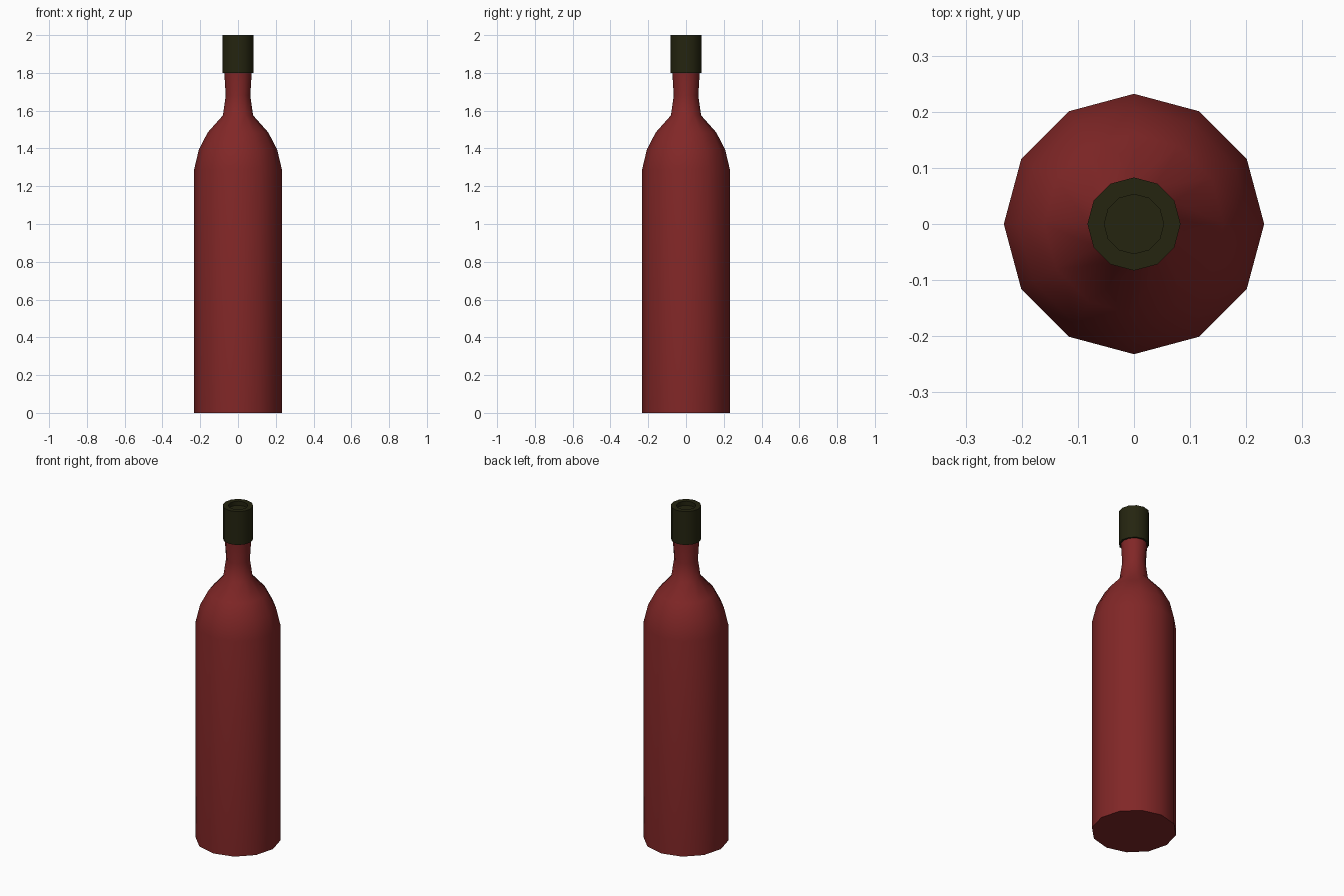
import bpy, bmesh
from math import radians, sin, cos, tau

SIDES = 12

cube = bpy.data.objects.get("Cube")
if cube:
    bpy.data.objects.remove(cube, do_unlink=True)


def make_material(name, colour):
    mat = bpy.data.materials.new(name)
    mat.use_nodes = True
    mat.diffuse_color = colour
    bsdf = next(n for n in mat.node_tree.nodes if n.type == "BSDF_PRINCIPLED")
    bsdf.inputs["Base Color"].default_value = colour
    return mat


def lathe(name, profile, mat):
    """Turn (radius, height) points about z, closing both ends with a flat face."""
    bm = bmesh.new()
    rings = [[bm.verts.new((r * cos(tau * i / SIDES), r * sin(tau * i / SIDES), z))
              for i in range(SIDES)] for r, z in profile]
    for low, high in zip(rings, rings[1:]):
        for i in range(SIDES):
            j = (i + 1) % SIDES
            bm.faces.new((low[i], low[j], high[j], high[i]))
    bm.faces.new(rings[0][::-1])
    bm.faces.new(rings[-1])
    mesh = bpy.data.meshes.new(name)
    bm.to_mesh(mesh)
    bm.free()
    mesh.materials.append(mat)
    obj = bpy.data.objects.new(name, mesh)
    bpy.context.collection.objects.link(obj)
    bpy.ops.object.select_all(action="DESELECT")
    obj.select_set(True)
    bpy.context.view_layer.objects.active = obj
    bpy.ops.object.shade_smooth_by_angle(angle=radians(35))
    return obj


red = make_material("dark red glass", (0.22, 0.02, 0.02, 1))
olive = make_material("dark olive", (0.018, 0.018, 0.005, 1))

# Body, rounded shoulder and waisted neck
lathe("bottle_body", [(0.232, 0), (0.232, 1.29), (0.207, 1.395), (0.16, 1.485),
                      (0.08, 1.575), (0.065, 1.68), (0.073, 1.81)], red)

# Collar around the mouth, with a shallow recess in its top
lathe("mouth_collar", [(0.083, 1.8), (0.083, 2.0), (0.053, 2.0), (0.053, 1.975)], olive)
